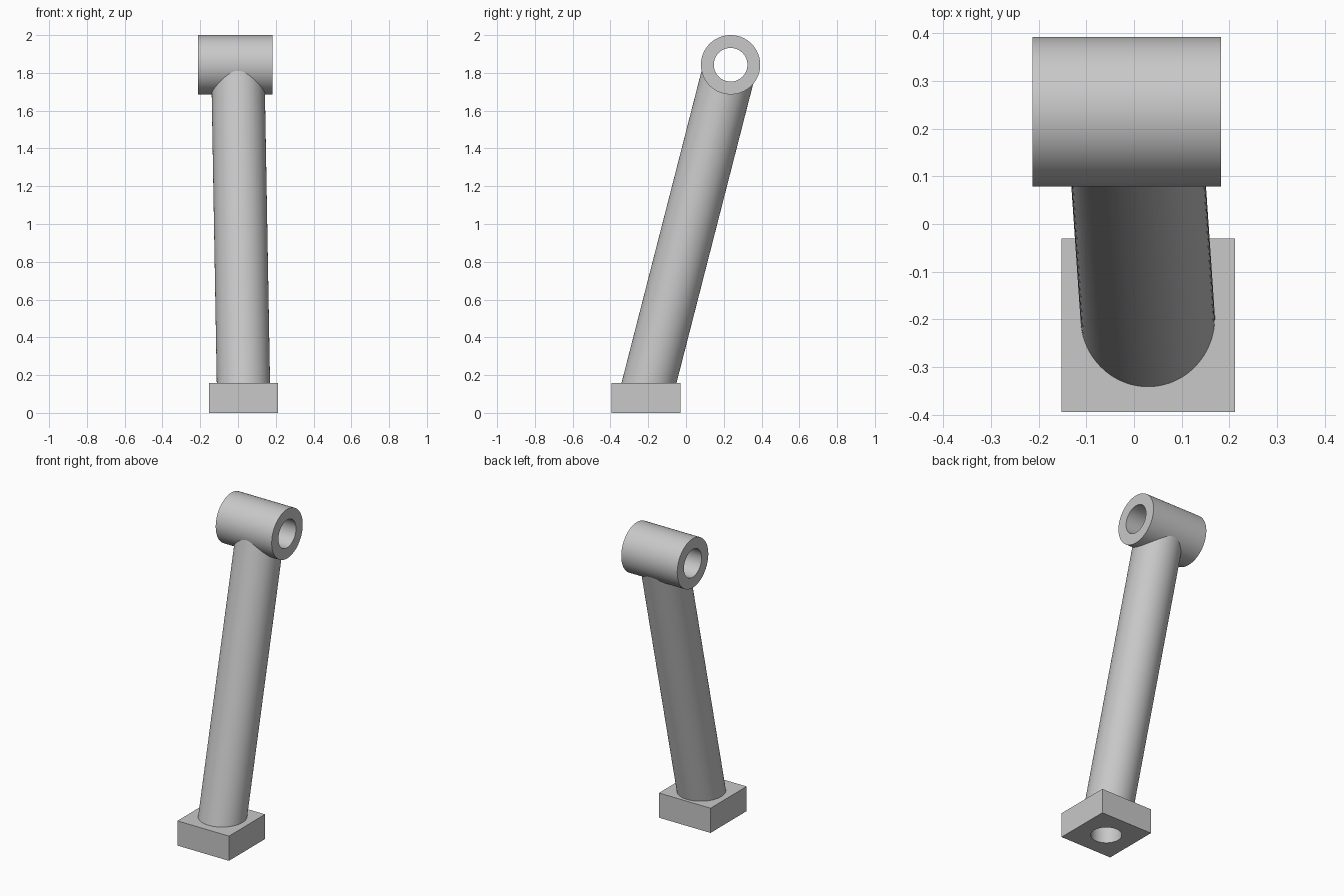
import bpy
from mathutils import Vector

default_cube = bpy.data.objects.get("Cube")
if default_cube:
    bpy.data.objects.remove(default_cube, do_unlink=True)

# One plain grey for the whole casting
GREY = (0.58, 0.58, 0.58, 1)
grey = bpy.data.materials.new("plain grey")
grey.use_nodes = True
grey.diffuse_color = GREY
grey.node_tree.nodes["Principled BSDF"].inputs["Base Color"].default_value = GREY

# Main dimensions
BASE_CENTRE = Vector((0.03, -0.2125, 0.079))
BASE_SIDE, BASE_HEIGHT = 0.365, 0.158
HUB_CENTRE = Vector((-0.015, 0.236, 1.843))
HUB_RADIUS, HUB_LENGTH = 0.157, 0.396
LEG_BOTTOM = Vector((0.03, -0.216, 0.08))
LEG_TOP = Vector((-0.001, 0.236, 1.843))
LEG_RADIUS, BORE_RADIUS = 0.141, 0.089


def rod(name, start, end, radius, sides=96):
    axis = end - start
    bpy.ops.mesh.primitive_cylinder_add(
        vertices=sides, radius=radius, depth=axis.length, location=(start + end) / 2,
        rotation=axis.to_track_quat('Z', 'Y').to_euler())
    return finish(name)


def block(name, centre, size):
    bpy.ops.mesh.primitive_cube_add(size=1, location=centre)
    bpy.context.object.scale = size
    bpy.ops.object.transform_apply(location=False, rotation=False, scale=True)
    return finish(name)


def finish(name):
    obj = bpy.context.object
    obj.name = name
    obj.data.materials.append(grey)
    return obj


def cut(target, cutter):
    cutter.hide_render = True
    mod = target.modifiers.new("cut", 'BOOLEAN')
    mod.operation, mod.solver, mod.object = 'DIFFERENCE', 'EXACT', cutter
    bpy.ops.object.select_all(action='DESELECT')
    bpy.context.view_layer.objects.active = target
    target.select_set(True)
    bpy.ops.object.modifier_apply(modifier=mod.name)
    bpy.data.objects.remove(cutter, do_unlink=True)


# Square foot with a round socket underneath
foot = block("foot_block", BASE_CENTRE, (BASE_SIDE, BASE_SIDE, BASE_HEIGHT))
up = Vector((0, 0, 0.2))
cut(foot, rod("socket_cutter", BASE_CENTRE - up, BASE_CENTRE + up, BORE_RADIUS))

# Cross hub with a through bore
half = Vector((HUB_LENGTH / 2, 0, 0))
hub = rod("cross_hub", HUB_CENTRE - half, HUB_CENTRE + half, HUB_RADIUS)
cut(hub, rod("bore_cutter", HUB_CENTRE - half * 2, HUB_CENTRE + half * 2, BORE_RADIUS))

# Leaning leg, trimmed to the hub and the top of the foot
leg = rod("leaning_leg", LEG_BOTTOM, LEG_TOP, LEG_RADIUS)
cut(leg, rod("hub_trim", HUB_CENTRE - half, HUB_CENTRE + half, HUB_RADIUS - 0.001))
cut(leg, block("foot_trim", BASE_CENTRE - Vector((0, 0, 0.1)), (1, 1, BASE_HEIGHT + 0.2)))

# Smooth round walls, crisp rims
for part in (foot, hub, leg):
    bpy.ops.object.select_all(action='DESELECT')
    bpy.context.view_layer.objects.active = part
    part.select_set(True)
    bpy.ops.object.shade_smooth_by_angle(angle=0.52)
